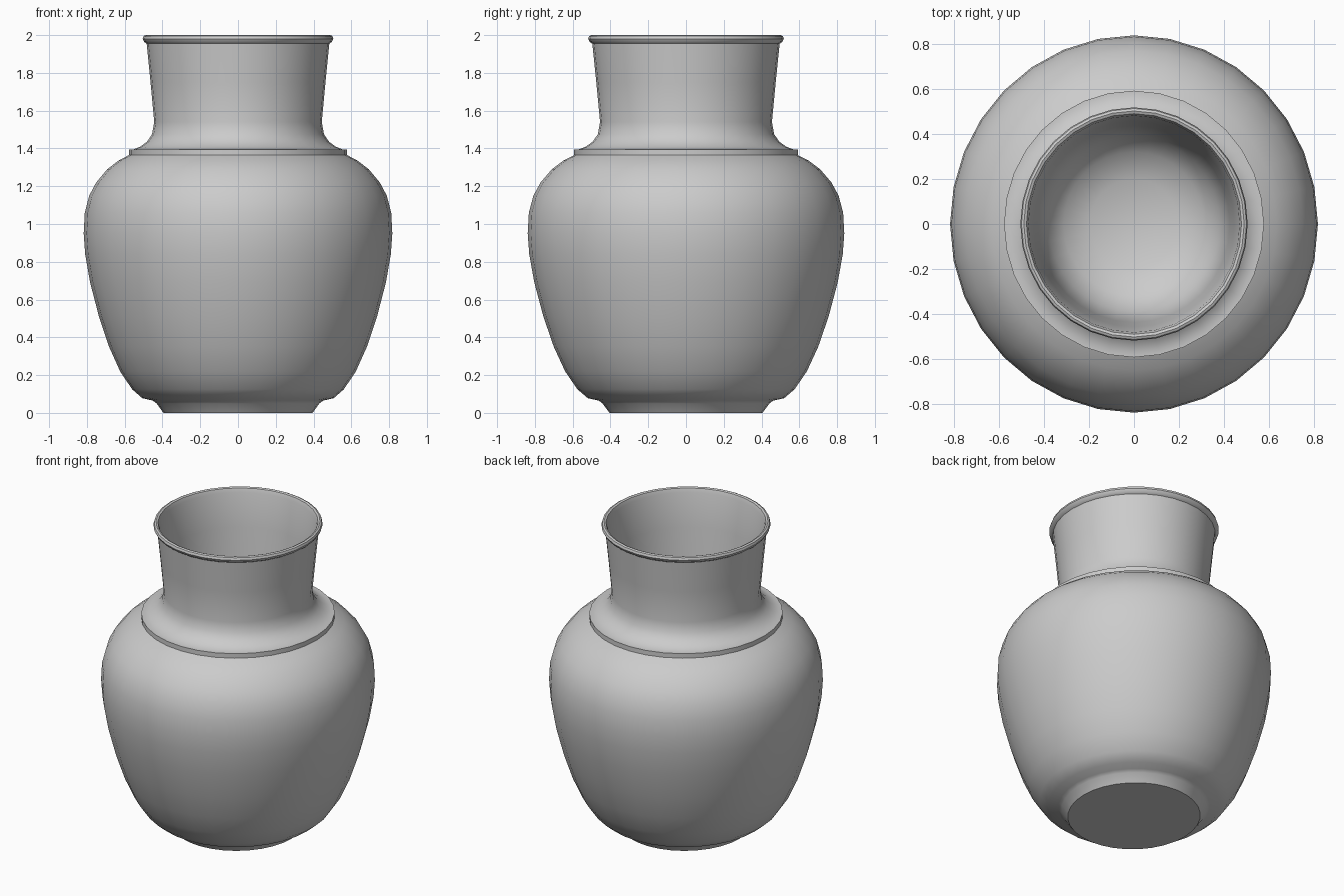
import bpy, bmesh, math

if "Cube" in bpy.data.objects:
    bpy.data.objects.remove(bpy.data.objects["Cube"])

SEGMENTS = 32
X_SQUASH = 0.975   # the vase is slightly narrower in x


def lathe(name, profile):
    """Revolve (radius, z) points around z; radius 0 makes a pole."""
    bm = bmesh.new()
    rings = []
    for r, z in profile:
        if r == 0:
            rings.append([bm.verts.new((0, 0, z))] * SEGMENTS)
        else:
            angles = [2 * math.pi * i / SEGMENTS for i in range(SEGMENTS)]
            rings.append([bm.verts.new((r * X_SQUASH * math.cos(a), r * math.sin(a), z))
                          for a in angles])
    for low, high in zip(rings, rings[1:]):
        for i in range(SEGMENTS):
            j = (i + 1) % SEGMENTS
            corners = dict.fromkeys((low[i], low[j], high[j], high[i]))
            bm.faces.new(list(corners))
    bmesh.ops.recalc_face_normals(bm, faces=bm.faces)
    mesh = bpy.data.meshes.new(name)
    bm.to_mesh(mesh)
    bm.free()
    obj = bpy.data.objects.new(name, mesh)
    bpy.context.collection.objects.link(obj)
    bpy.ops.object.select_all(action='DESELECT')
    obj.select_set(True)
    bpy.context.view_layer.objects.active = obj
    bpy.ops.object.shade_smooth_by_angle(angle=math.radians(40))
    return obj


# Foot and belly
foot = [(0, 0), (0.405, 0), (0.442, 0.05), (0.462, 0.065), (0.52, 0.078)]
belly = [(0.575, 0.125), (0.64, 0.22), (0.70, 0.35), (0.755, 0.51), (0.803, 0.69),
         (0.83, 0.84), (0.838, 0.95), (0.832, 1.06), (0.808, 1.15), (0.77, 1.22),
         (0.71, 1.29), (0.65, 1.335), (0.592, 1.365)]
# Shoulder band, flared neck and rolled lip
band = [(0.592, 1.395), (0.567, 1.395)]
neck = [(0.53, 1.41), (0.495, 1.435), (0.467, 1.475), (0.455, 1.54), (0.475, 1.75),
        (0.496, 1.955)]
lip = [(0.51, 1.964), (0.518, 1.98), (0.513, 1.995), (0.502, 2.0), (0.49, 1.995)]
# Hollow inside, rounded at its floor
inside = [(0.481, 1.97), (0.457, 1.75), (0.437, 1.54), (0.425, 1.42), (0.39, 1.31),
          (0.32, 1.23), (0.2, 1.18), (0, 1.16)]

lathe("vase", foot + belly + band + neck + lip + inside)
